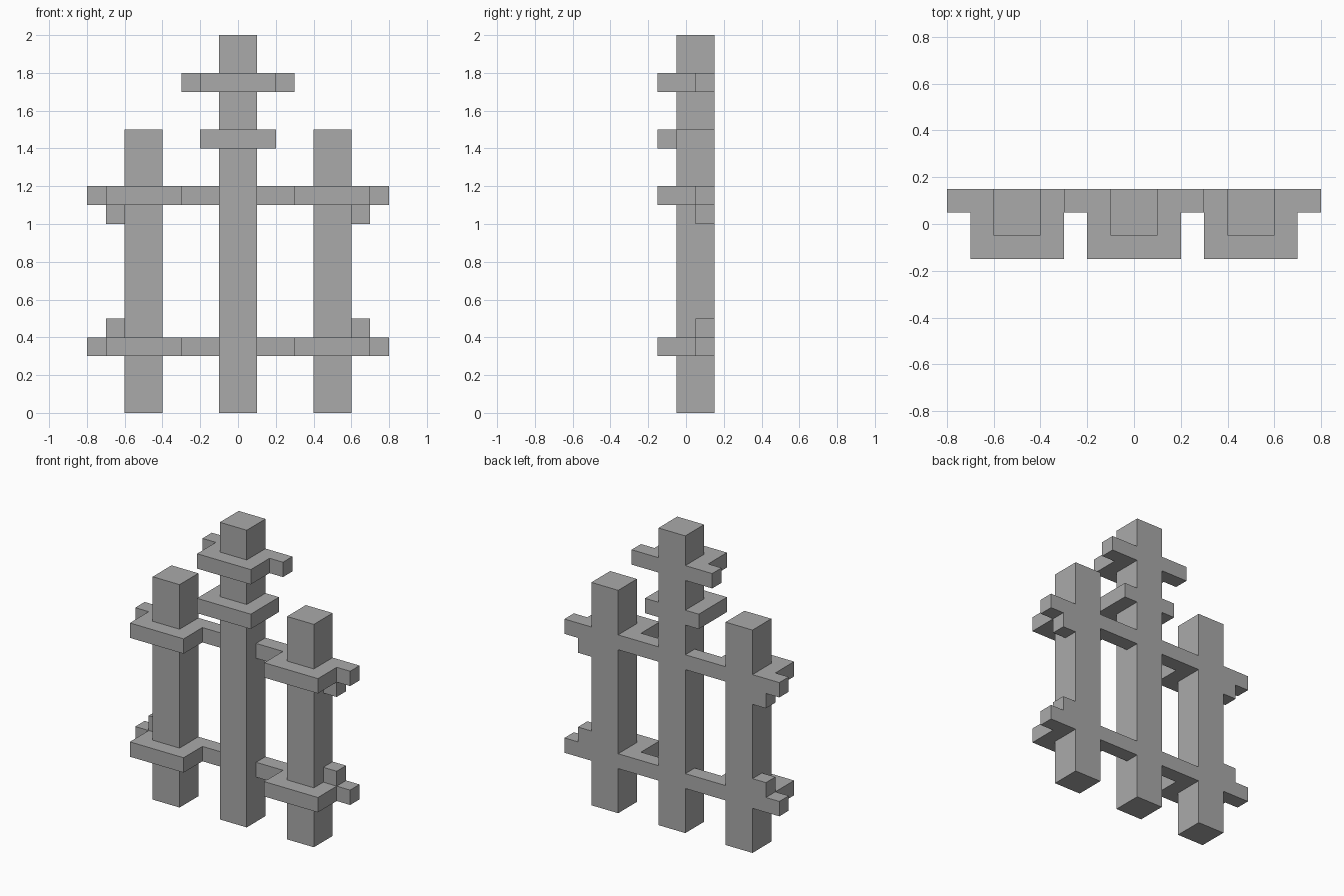
import bpy
import bmesh

cube = bpy.data.objects.get("Cube")
if cube:
    bpy.data.objects.remove(cube, do_unlink=True)

grey = bpy.data.materials.new("plain grey")
grey.use_nodes = True
colour = (0.4, 0.4, 0.4, 1)
grey.diffuse_color = colour
grey.node_tree.nodes["Principled BSDF"].inputs["Base Color"].default_value = colour

BACK, FRONT, RAIL_FRONT = 0.15, -0.05, 0.05
THICK = 0.1


def extrude(name, outline, z0, z1):
    """Extrude a plan outline from z0 up to z1."""
    bm = bmesh.new()
    face = bm.faces.new([bm.verts.new((x, y, z0)) for x, y in outline])
    top = bmesh.ops.extrude_face_region(bm, geom=[face])["geom"]
    verts = [g for g in top if isinstance(g, bmesh.types.BMVert)]
    bmesh.ops.translate(bm, verts=verts, vec=(0, 0, z1 - z0))
    bmesh.ops.recalc_face_normals(bm, faces=bm.faces[:])
    mesh = bpy.data.meshes.new(name)
    bm.to_mesh(mesh)
    bm.free()
    mesh.materials.append(grey)
    obj = bpy.data.objects.new(name, mesh)
    bpy.context.collection.objects.link(obj)
    return obj


def block(name, x0, x1, y0, z0, z1):
    """Box reaching from y0 to the common back plane."""
    extrude(name, [(x0, y0), (x1, y0), (x1, BACK), (x0, BACK)], z0, z1)


def collar(name, x, z):
    """U-shaped band wrapped around the front and sides of a post."""
    half = [(0.1, FRONT), (0.1, BACK), (0.2, BACK), (0.2, -BACK)]
    outline = half + [(-px, y) for px, y in reversed(half)]
    extrude(name, [(x + px, y) for px, y in outline], z, z + THICK)


# Centre post with its two collars
block("centre_post", -0.1, 0.1, FRONT, 0, 2)
collar("centre_lower_collar", 0, 1.4)
collar("centre_upper_collar", 0, 1.7)

for side, s in (("left", 1), ("right", -1)):
    def piece(name, a, b, y0, z0, z1):
        block(f"{side}_{name}", min(s * a, s * b), max(s * a, s * b), y0, z0, z1)

    # Side post and the short arm on the upper centre collar
    piece("post", 0.4, 0.6, FRONT, 0, 1.5)
    piece("top_arm", 0.2, 0.3, RAIL_FRONT, 1.7, 1.8)

    # Rails, collars and corner brackets at both levels
    for level, z, bracket_z in (("lower", 0.3, 0.4), ("upper", 1.1, 1.0)):
        collar(f"{side}_{level}_collar", s * 0.5, z)
        piece(f"{level}_rail", 0.1, 0.3, RAIL_FRONT, z, z + THICK)
        piece(f"{level}_rail_end", 0.7, 0.8, RAIL_FRONT, z, z + THICK)
        piece(f"{level}_bracket", 0.6, 0.7, RAIL_FRONT, bracket_z, bracket_z + THICK)
